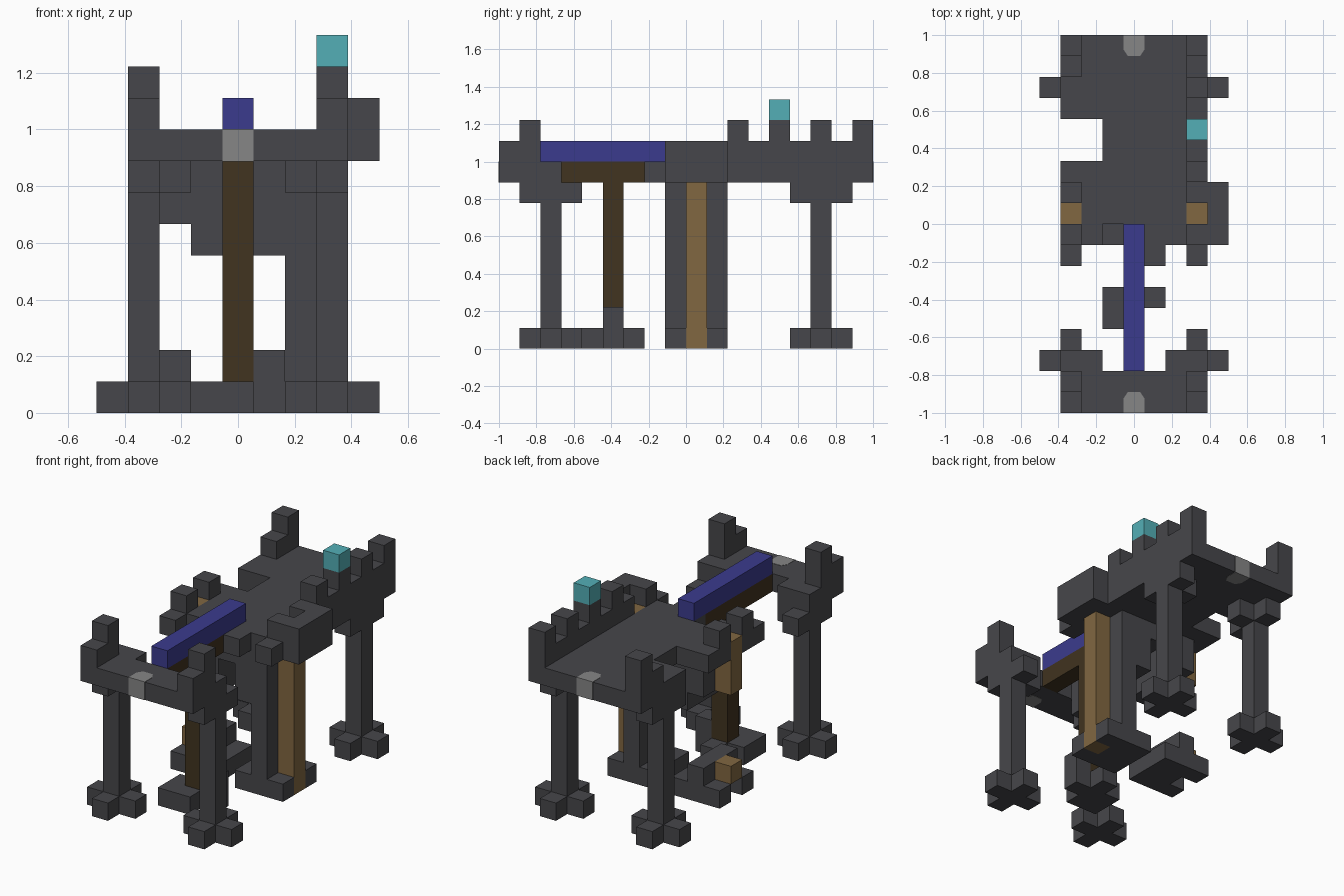
import bpy
import bmesh
from mathutils import Vector

cube = bpy.data.objects.get("Cube")
if cube:
    bpy.data.objects.remove(cube, do_unlink=True)

U = 1 / 9  # edge of one block


def material(name, r, g, b):
    m = bpy.data.materials.new(name)
    m.use_nodes = True
    m.diffuse_color = (r, g, b, 1)
    m.node_tree.nodes["Principled BSDF"].inputs["Base Color"].default_value = (r, g, b, 1)
    return m


STONE = material("dark stone", .062, .062, .069)
PALE = material("pale stone", .24, .24, .24)
BLUE = material("blue", .044, .044, .27)
TEAL = material("teal", .088, .43, .47)
WOOD = material("light wood", .22, .135, .053)
DARK = material("dark wood", .052, .033, .014)


def box(x, y, z):
    """Blocks in inclusive ranges; a plain number means one block."""
    rng = [range(a, a + 1) if isinstance(a, int) else range(a[0], a[1] + 1) for a in (x, y, z)]
    return {(i, j, k) for i in rng[0] for j in rng[1] for k in rng[2]}


def finish(bm, name, mat):
    me = bpy.data.meshes.new(name)
    bm.to_mesh(me)
    bm.free()
    me.materials.append(mat)
    ob = bpy.data.objects.new(name, me)
    bpy.context.collection.objects.link(ob)


def build(name, cells, mat):
    """Outer skin of a set of blocks, with flat areas merged."""
    bm = bmesh.new()
    for c in cells:
        centre = Vector((c[0], c[1] + .5, c[2] + .5))
        for axis in range(3):
            for s in (-1, 1):
                near = list(c)
                near[axis] += s
                if tuple(near) in cells:
                    continue
                n, a, b = Vector(), Vector(), Vector()
                n[axis] = s / 2
                a[(axis + 1) % 3] = .5
                b[(axis + 2) % 3] = s / 2
                pts = [centre + n + p for p in (-a - b, a - b, a + b, b - a)]
                bm.faces.new([bm.verts.new(p * U) for p in pts])
    bmesh.ops.remove_doubles(bm, verts=bm.verts, dist=.001)
    bmesh.ops.dissolve_limit(bm, angle_limit=.01, verts=bm.verts, edges=bm.edges)
    finish(bm, name, mat)


def side_word(s):
    return "left" if s > 0 else "right"


# Four corner legs with cross-shaped feet and brackets
for end, j in (("front", -7), ("rear", 6)):
    for s in (-1, 1):
        i = 3 * s
        leg = box(i, j, (0, 7))
        leg |= box((i - 1, i + 1), j, 0) | box(i, (j - 1, j + 1), 0)
        leg |= box(i, (j - 1, j + 1), 7) | box(i - s, j, 7)
        build(f"{end}_{side_word(s)}_leg", leg, STONE)

# Front platform with corner parapets
front = box((-3, 3), (-9, -8), 8)
for s in (-1, 1):
    front |= box(3 * s, (-9, -8), 9) | box(3 * s, -8, 10)
    front |= box(3 * s, -7, 8) | box(2 * s, -7, 8)
build("front_platform", front, STONE)

# Main deck with a broken right edge
posts = box(-3, 0, 8) | box(3, 0, 8)
deck = box((-3, 3), (-1, 8), 8) - box((-3, -2), (3, 4), 8) - box(-1, -1, 8) - posts
deck |= box(-3, -2, 8) | box(3, -2, 8) | box(1, -2, 8)
deck |= box(4, (-1, 1), (8, 9))
build("main_deck", deck, STONE)

# Parapets and merlons
left_wall = box(3, (2, 8), 9) | box(3, -1, 9) | box(3, 1, 9)
for j in (2, 4, 6, 8):
    left_wall |= box(3, j, 10)
build("left_parapet", left_wall, STONE)
right_wall = box(-3, (7, 8), 9) | box(-3, 8, 10) | box(-3, -1, 9) | box(-3, 1, 9)
build("right_parapet", right_wall, STONE)
build("teal_beacon", box(3, 4, 11), TEAL)

# Middle arch: whole pier on the left, broken pier on the right
arch = box((-2, 2), (-1, 1), 7) | box(-2, (-1, 1), 6)
for s in (-1, 1):
    arch |= box(s, (-1, 1), (5, 6))
arch |= box(2, (-1, 1), (1, 6))
build("middle_arch", arch, STONE)
build("left_pier_base", box((1, 3), (-1, 1), 0) - box(3, 0, 0), STONE)
build("right_pier_base",
      (box((-3, -1), (-1, 1), 0) - box(-3, 0, 0)) | box(-2, (-1, 1), 1), STONE)
build("left_wood_post", box(3, 0, (0, 8)), WOOD)
build("right_wood_post", box(-3, 0, (6, 8)) | box(-3, 0, 1), WOOD)

# Bridge beam on its central post
build("bridge_walkway", box(0, (-7, -1), 9), BLUE)
build("bridge_beam", box(0, (-7, -2), 8), DARK)
build("bridge_post", box(0, -4, (1, 7)), DARK)
foot = box(0, (-5, -3), 0) | box((-1, 1), -4, 0) | box(-1, -5, 0) | box(1, -4, 1)
build("bridge_post_foot", foot, STONE)

# Pale end stones with clipped inner corners
for name, s in (("front_end_stone", -1), ("rear_end_stone", 1)):
    bm = bmesh.new()
    outline = ((-.5, 9), (.5, 9), (.5, 8.3), (.3, 8), (-.3, 8), (-.5, 8.3))
    e = .015
    face = bm.faces.new([bm.verts.new((x * U, s * (y + e) * U, (8 - e) * U)) for x, y in outline])
    top = bmesh.ops.extrude_face_region(bm, geom=[face])["geom"]
    bmesh.ops.translate(bm, vec=(0, 0, (1 + 2 * e) * U),
                        verts=[v for v in top if isinstance(v, bmesh.types.BMVert)])
    bmesh.ops.recalc_face_normals(bm, faces=bm.faces)
    finish(bm, name, PALE)
